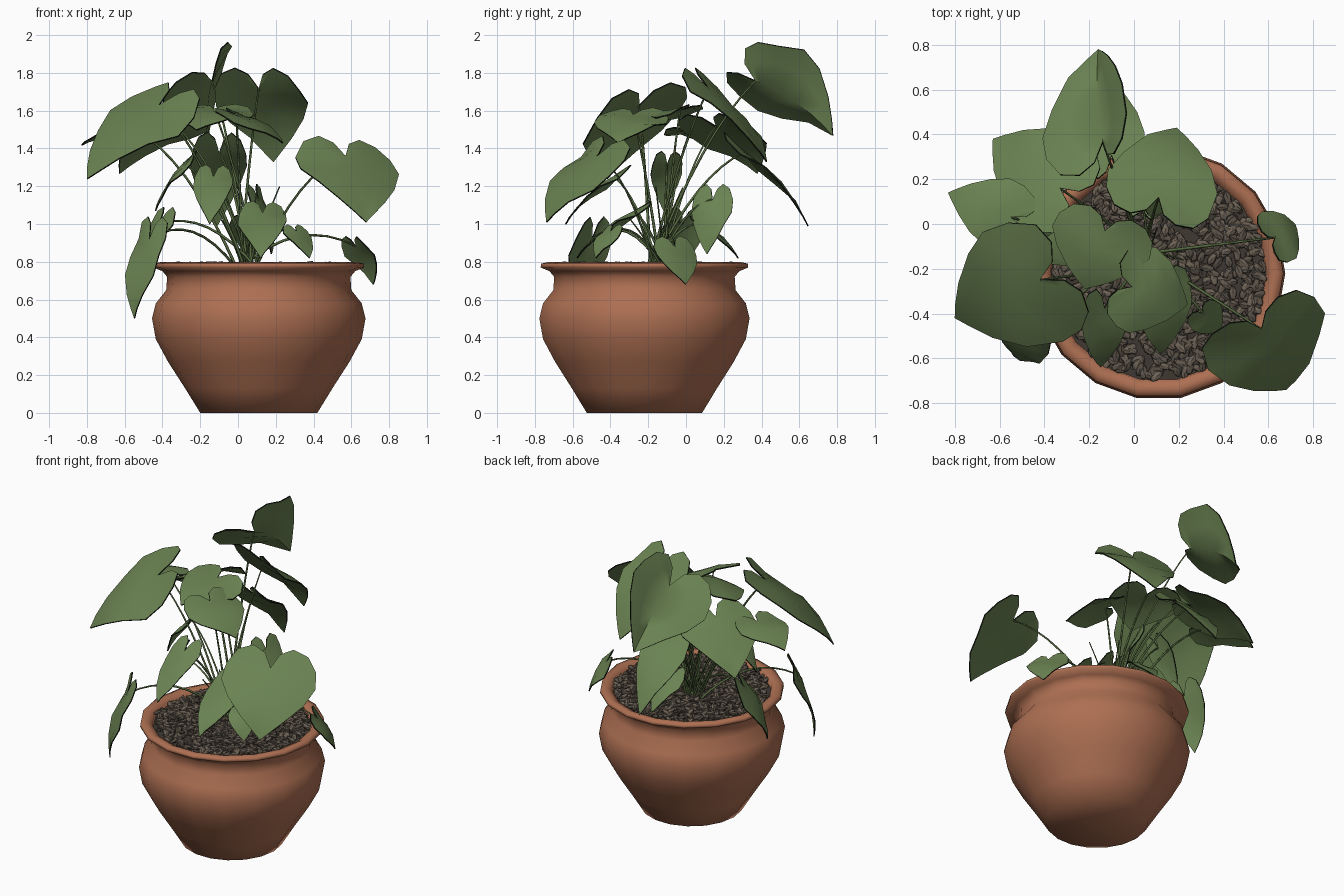
import bpy, bmesh, math, random
from mathutils import Vector, Matrix

random.seed(4)
if "Cube" in bpy.data.objects:
    bpy.data.objects.remove(bpy.data.objects["Cube"])


def material(name, rgb):
    m = bpy.data.materials.new(name)
    m.use_nodes = True
    m.diffuse_color = (*rgb, 1)
    shader = next(n for n in m.node_tree.nodes if n.type == 'BSDF_PRINCIPLED')
    shader.inputs["Base Color"].default_value = (*rgb, 1)
    shader.inputs["Roughness"].default_value = 0.9
    return m


TERRACOTTA = material("terracotta", (0.42, 0.16, 0.085))
LEAF_GREEN = material("leaf green", (0.145, 0.225, 0.085))
LEAF_EDGE = material("dark leaf edge", (0.006, 0.008, 0.005))
STEM_GREEN = material("stem green", (0.09, 0.14, 0.05))
SOIL_DARK = material("dark soil", (0.05, 0.04, 0.032))
BARK_BROWN = material("brown bark chip", (0.15, 0.12, 0.09))
BARK_DARK = material("dark bark chip", (0.105, 0.085, 0.065))

POT_CENTRE = Vector((0.11, -0.22, 0))
ROOT = Vector((0.05, -0.16, 0.76))


def finish(name, bm, mats, smooth_angle):
    mesh = bpy.data.meshes.new(name)
    bm.to_mesh(mesh)
    bm.free()
    obj = bpy.data.objects.new(name, mesh)
    bpy.context.collection.objects.link(obj)
    for m in mats:
        mesh.materials.append(m)
    bpy.ops.object.select_all(action='DESELECT')
    obj.select_set(True)
    bpy.context.view_layer.objects.active = obj
    bpy.ops.object.shade_smooth_by_angle(angle=math.radians(smooth_angle))
    return obj


def lathe(name, profile, mat, sides=18):
    bm = bmesh.new()
    verts = [bm.verts.new((r, 0, z)) for r, z in profile]
    edges = [bm.edges.new(pair) for pair in zip(verts, verts[1:])]
    bmesh.ops.spin(bm, geom=verts + edges, cent=(0, 0, 0), axis=(0, 0, 1),
                   angle=math.tau, steps=sides, use_duplicate=False)
    bmesh.ops.remove_doubles(bm, verts=bm.verts, dist=0.0005)
    bmesh.ops.recalc_face_normals(bm, faces=bm.faces)
    obj = finish(name, bm, [mat], 120)
    obj.location = POT_CENTRE


# Pot with flared rim, and the soil bed inside it
lathe("pot", [(0, 0), (0.31, 0), (0.39, 0.13), (0.48, 0.27), (0.545, 0.39),
              (0.565, 0.5), (0.545, 0.58), (0.49, 0.65), (0.485, 0.72),
              (0.51, 0.75), (0.558, 0.77), (0.556, 0.79), (0.52, 0.798),
              (0.485, 0.78), (0.47, 0.7), (0, 0.7)], TERRACOTTA)
lathe("soil", [(0.48, 0.758), (0, 0.768)], SOIL_DARK)

# Bark chips scattered over the soil
bm = bmesh.new()
for i in range(900):
    radius, turn = 0.465 * math.sqrt(random.random()), random.uniform(0, math.tau)
    place = POT_CENTRE + Vector((radius * math.cos(turn), radius * math.sin(turn),
                                 random.uniform(0.765, 0.788)))
    matrix = (Matrix.Translation(place)
              @ Matrix.Rotation(random.uniform(0, math.tau), 4, 'Z')
              @ Matrix.Rotation(random.uniform(-0.4, 0.4), 4, 'Y')
              @ Matrix.Diagonal((random.uniform(0.03, 0.042), 0.018, 0.012, 1)))
    chip = bmesh.ops.create_icosphere(bm, subdivisions=1, radius=1, matrix=matrix)
    for face in {f for v in chip["verts"] for f in v.link_faces}:
        face.material_index = i % 2
finish("bark_chips", bm, [BARK_BROWN, BARK_DARK], 20)


def stem(name, end, lift, thick=0.007):
    """Arched stalk from the crown of the plant to a leaf."""
    start = ROOT + Vector((random.uniform(-0.06, 0.06), random.uniform(-0.05, 0.05), 0))
    middle = start.lerp(end, 0.5) + Vector((0, 0, lift))
    curve = bpy.data.curves.new(name, 'CURVE')
    curve.dimensions = '3D'
    curve.bevel_depth = thick
    curve.bevel_resolution = 0
    spline = curve.splines.new('POLY')
    steps = 8
    spline.points.add(steps)
    for i, point in enumerate(spline.points):
        t = i / steps
        pos = start.lerp(middle, t).lerp(middle.lerp(end, t), t)
        point.co = (*pos, 1)
        point.radius = 1.2 - 0.5 * t
    curve.materials.append(STEM_GREEN)
    bpy.context.collection.objects.link(bpy.data.objects.new(name, curve))


# Heart outline: rib position, edge position along the leaf, edge half width
HEART = [(0, 0, 0), (0.01, -0.2, 0.16), (0.04, -0.29, 0.42), (0.08, -0.22, 0.74),
         (0.16, -0.02, 0.95), (0.3, 0.22, 1), (0.48, 0.47, 0.8),
         (0.7, 0.72, 0.47), (0.87, 0.89, 0.19), (1, 1, 0)]


def leaf(name, base, tip, width, roll=0, fold=0):
    """Heart leaf hung from its notch; roll tilts it, fold raises one half."""
    base, tip = Vector(base), Vector(tip)
    axis = tip - base
    length = axis.length
    side = axis.cross(Vector((0, 0, 1))).normalized()
    side.rotate(Matrix.Rotation(math.radians(roll), 3, axis.normalized()))
    normal = side.cross(axis).normalized()
    bend = math.radians(fold)
    raised = side * math.cos(bend) + normal * math.sin(bend)
    bm = bmesh.new()

    def point(u, v):
        arch = 0.28 * u * (1 - u) if u > 0 else 0.1 * u
        ripple = 0.04 * math.sin(7 * u + 2 * v + length * 20) * abs(v)
        cup = 0.05 * abs(v) - 0.11 * v * v
        return (base + axis * u + (raised if v > 0 else side) * (v * width / 2)
                + normal * (length * (arch + ripple) + width * cup))

    shares = (-1, -0.5, 0, 0.5, 1)
    rows = [[bm.verts.new(point(rib + (edge - rib) * abs(s), half * s)) for s in shares]
            for rib, edge, half in HEART]
    for low, high in zip(rows, rows[1:]):
        for i in range(len(shares) - 1):
            bm.faces.new((low[i], low[i + 1], high[i + 1], high[i]))
    bmesh.ops.remove_doubles(bm, verts=bm.verts, dist=0.0005)
    bmesh.ops.dissolve_degenerate(bm, edges=bm.edges, dist=0.0005)
    bmesh.ops.recalc_face_normals(bm, faces=bm.faces)
    if sum((f.normal * f.calc_area() for f in bm.faces), Vector()).dot(normal) < 0:
        bmesh.ops.reverse_faces(bm, faces=bm.faces)
    for edge in bm.edges:
        edge.smooth = not edge.is_boundary
    obj = finish(name + "_leaf", bm, [LEAF_GREEN, LEAF_EDGE], 50)
    rim = obj.modifiers.new("dark edge", 'SOLIDIFY')
    rim.thickness = 0.007
    rim.material_offset_rim = 1
    reach = (base - ROOT).to_2d().length
    stem(name + "_stem", base, 0.08 + 0.25 * reach)


# Tall outer leaves
leaf("right_front", (0.57, -0.47, 1.36), (0.68, -0.74, 1.01), 0.58, -6)
leaf("left_front", (-0.42, -0.25, 1.63), (-0.8, -0.42, 1.24), 0.62, -14)
leaf("left_back", (-0.33, 0.16, 1.52), (-0.63, 0.38, 1.27), 0.48)
leaf("top_back", (-0.14, 0.37, 1.76), (-0.16, 0.78, 1.47), 0.58, -20, 50)
leaf("upper_right", (0.11, 0.12, 1.72), (0.19, 0.43, 1.33), 0.5)
leaf("lower_back", (-0.1, 0.31, 1.38), (-0.11, 0.65, 0.99), 0.3)
leaf("far_left", (-0.55, 0.03, 1.5), (-0.83, 0.14, 1.42), 0.32)

# Middle leaves
leaf("centre", (-0.13, -0.03, 1.61), (-0.22, -0.29, 1.5), 0.46)
leaf("centre_front", (-0.01, -0.28, 1.58), (0.24, -0.36, 1.43), 0.4)
leaf("front_heart", (-0.13, -0.38, 1.25), (-0.15, -0.64, 1.0), 0.21)
leaf("inner_left", (-0.28, -0.1, 1.32), (-0.44, -0.12, 1.07), 0.17)

# Low and hanging leaves
leaf("low_heart", (0.13, -0.28, 1.06), (0.12, -0.58, 0.82), 0.26)
leaf("hanging_front", (-0.47, -0.5, 0.92), (-0.55, -0.57, 0.5), 0.25)
leaf("hanging_left", (-0.42, -0.02, 1.0), (-0.55, -0.08, 0.67), 0.25)
leaf("hanging_right", (0.63, -0.06, 0.88), (0.72, 0, 0.68), 0.26)
leaf("small_right", (0.31, -0.4, 0.96), (0.38, -0.48, 0.82), 0.17)
leaf("small_back", (0.04, 0.09, 1.0), (0.06, 0.28, 0.82), 0.18)
leaf("small_side", (0.11, 0.14, 1.13), (0.18, 0.11, 0.84), 0.23)

# Bare young shoots
for i in range(5):
    turn = i * math.tau / 5
    stem(f"shoot_{i}", ROOT + Vector((0.17 * math.cos(turn), 0.15 * math.sin(turn),
                                      random.uniform(0.25, 0.45))), 0.02, 0.005)
